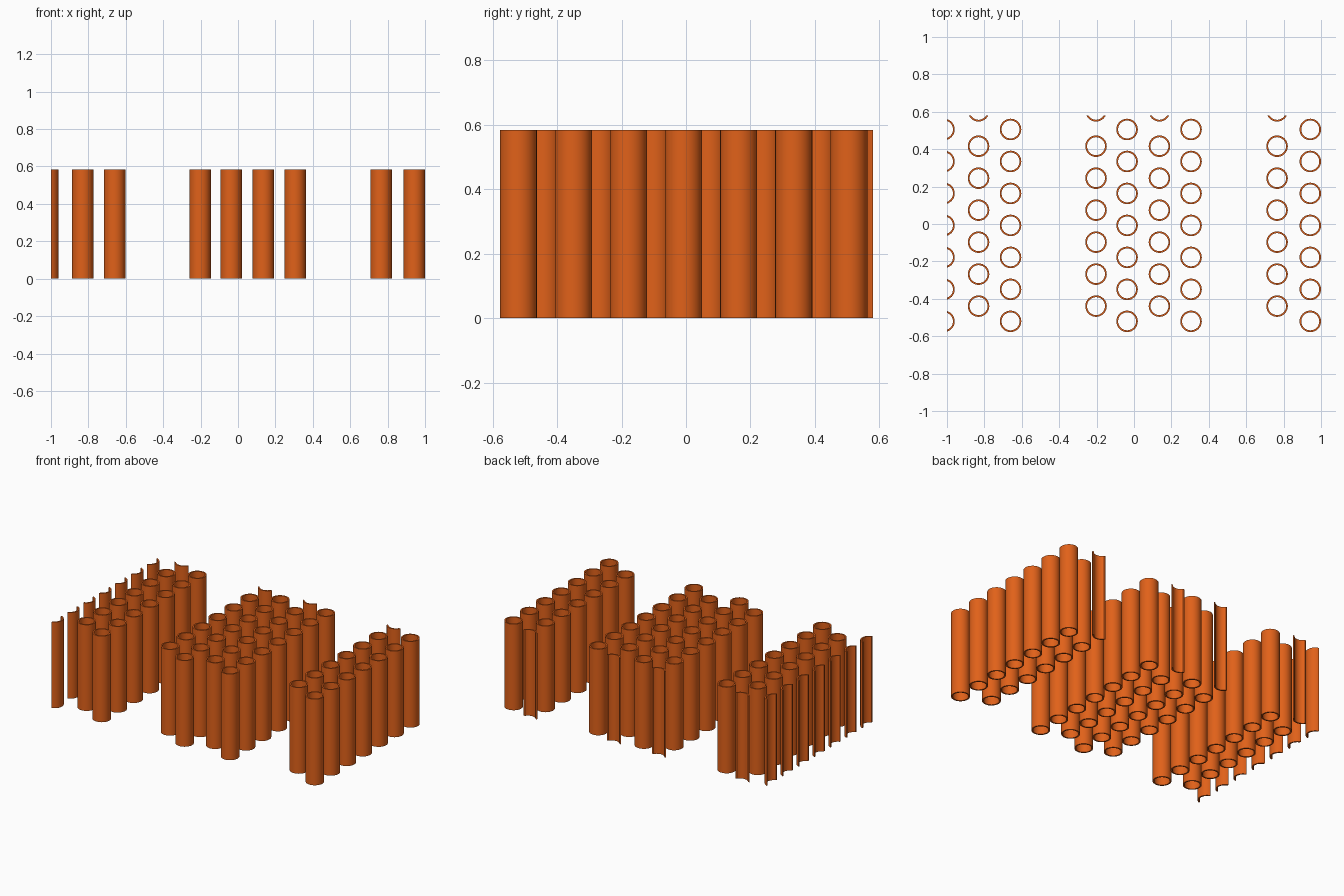
import bpy, bmesh, math
from mathutils import Vector

if "Cube" in bpy.data.objects:
    bpy.data.objects.remove(bpy.data.objects["Cube"])

R_OUT, R_IN, HEIGHT, SEGS = 0.0575, 0.048, 0.585, 32
X_MIN, Y_MAX = -1.0, 0.58

ROWS_A = [-0.5205 + 0.171 * i for i in range(7)]             # full rows
ROWS_B = [-0.439 + 0.171 * i for i in range(6)] + [0.605]    # staggered rows, last one cut

mat = bpy.data.materials.new("orange")
mat.diffuse_color = (0.75, 0.12, 0.01, 1)
mat.use_nodes = True
mat.node_tree.nodes["Principled BSDF"].inputs["Base Color"].default_value = mat.diffuse_color


def add_tube(bm, x, y):
    """Open hollow tube with ring-shaped ends."""
    loops = []
    for r, z in ((R_OUT, 0), (R_OUT, HEIGHT), (R_IN, HEIGHT), (R_IN, 0)):
        loops.append([bm.verts.new((x + r * math.cos(2 * math.pi * i / SEGS),
                                    y + r * math.sin(2 * math.pi * i / SEGS), z))
                      for i in range(SEGS)])
    for k in range(4):
        a, b = loops[k], loops[(k + 1) % 4]
        for i in range(SEGS):
            j = (i + 1) % SEGS
            bm.faces.new((a[i], a[j], b[j], b[i]))


def trim(bm, point, normal):
    """Cut the tubes flat at the block boundary and close the wall."""
    geom = bm.verts[:] + bm.edges[:] + bm.faces[:]
    bmesh.ops.bisect_plane(bm, geom=geom, dist=1e-5, plane_co=Vector(point),
                           plane_no=Vector(normal), clear_outer=True)
    edges = [e for e in bm.edges if e.is_boundary]
    if edges:
        bmesh.ops.holes_fill(bm, edges=edges, sides=0)


def bundle(name, columns):
    bm = bmesh.new()
    for x, rows in columns:
        for y in rows:
            add_tube(bm, x, y)
    trim(bm, (X_MIN, 0, 0), (-1, 0, 0))
    trim(bm, (0, Y_MAX, 0), (0, 1, 0))
    bmesh.ops.recalc_face_normals(bm, faces=bm.faces[:])
    me = bpy.data.meshes.new(name)
    bm.to_mesh(me)
    bm.free()
    me.materials.append(mat)
    ob = bpy.data.objects.new(name, me)
    bpy.context.collection.objects.link(ob)
    bpy.ops.object.select_all(action='DESELECT')
    ob.select_set(True)
    bpy.context.view_layer.objects.active = ob
    bpy.ops.object.shade_smooth_by_angle(angle=math.radians(30))


# Three bundles of staggered tubes
bundle("left_tubes", [(-1.016, ROWS_A), (-0.831, ROWS_B), (-0.66, ROWS_A)])
bundle("middle_tubes", [(-0.203, ROWS_B), (-0.037, ROWS_A), (0.136, ROWS_B), (0.305, ROWS_A)])
bundle("right_tubes", [(0.765, ROWS_B), (0.9425, ROWS_A)])
